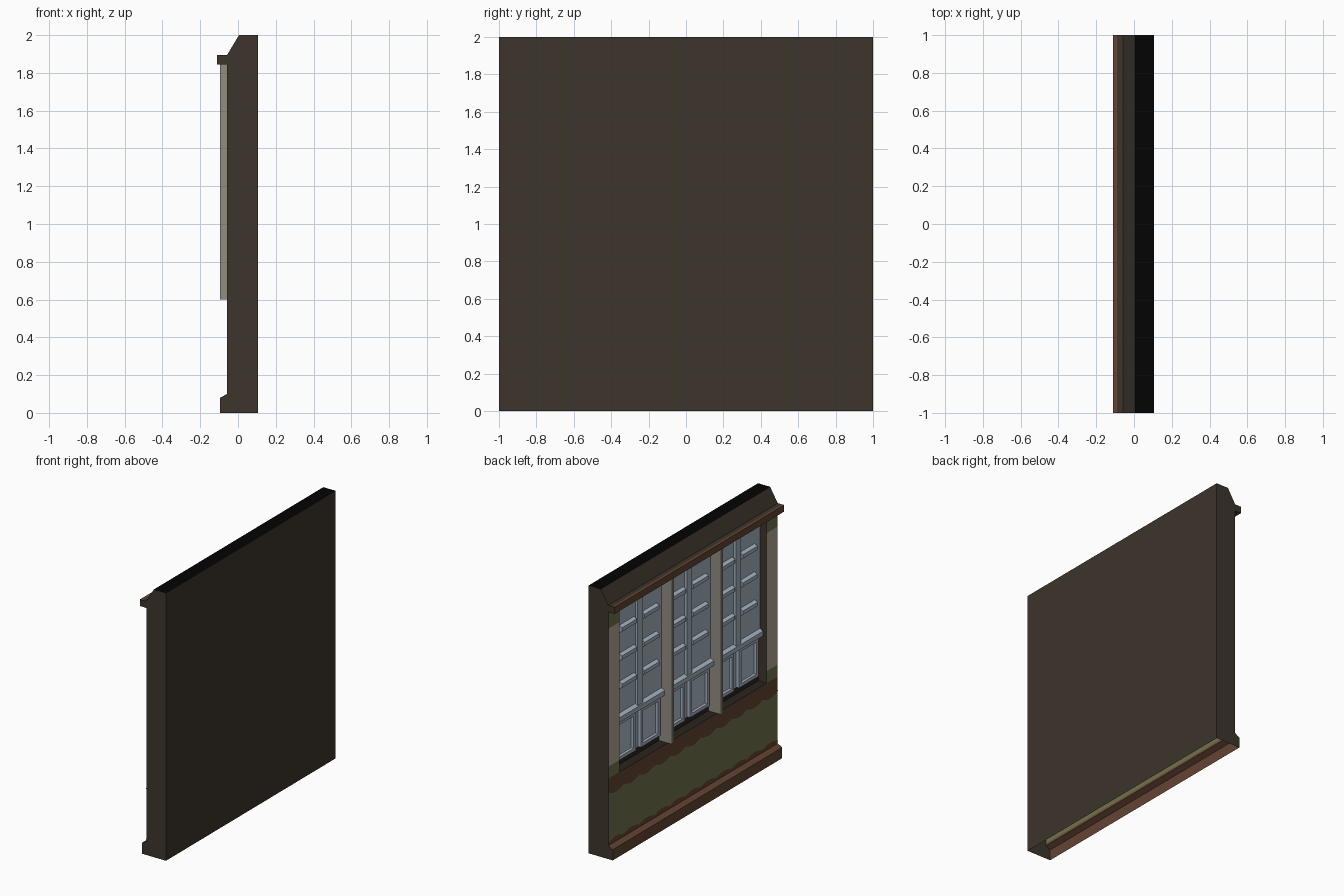
import bpy, bmesh, math
from mathutils import Vector

if "Cube" in bpy.data.objects:
    bpy.data.objects.remove(bpy.data.objects["Cube"])


def material(name, r, g, b):
    m = bpy.data.materials.new(name)
    m.diffuse_color = (r, g, b, 1)
    m.use_nodes = True
    m.node_tree.nodes["Principled BSDF"].inputs["Base Color"].default_value = m.diffuse_color
    return m


WALL = material("dark brown wall", 0.046, 0.035, 0.025)
SHADE = material("deep brown recess", 0.022, 0.017, 0.012)
TRIM = material("red brown trim", 0.125, 0.058, 0.033)
OLIVE = material("olive panel", 0.17, 0.17, 0.07)
BEIGE = material("grey beige fin", 0.29, 0.27, 0.23)
PLASTER = material("light plaster", 0.45, 0.39, 0.31)
BLUE = material("grey blue window", 0.38, 0.46, 0.54)
PANE = material("pale blue pane", 0.45, 0.53, 0.60)
BLACK = material("black top", 0.001, 0.001, 0.001)


def finish(name, bm, mats):
    me = bpy.data.meshes.new(name)
    bm.to_mesh(me)
    bm.free()
    for m in mats:
        me.materials.append(m)
    ob = bpy.data.objects.new(name, me)
    bpy.context.collection.objects.link(ob)
    return ob


def sheet(name, faces, mat):
    """Open surface; each face is (points, outward direction)."""
    bm = bmesh.new()
    for pts, n in faces:
        f = bm.faces.new([bm.verts.new(p) for p in pts])
        f.normal_update()
        if f.normal.dot(Vector(n)) < 0:
            f.normal_flip()
    return finish(name, bm, [mat])


def prism(name, poly, axis, a, b, mat, end_mat=None):
    """Closed solid: outline in xz pushed along y, or outline in yz pushed along x."""
    bm = bmesh.new()
    put = (lambda p, t: (p[0], t, p[1])) if axis == 'y' else (lambda p, t: (t, p[0], p[1]))
    lo = [bm.verts.new(put(p, a)) for p in poly]
    hi = [bm.verts.new(put(p, b)) for p in poly]
    ends = [bm.faces.new(lo), bm.faces.new(hi)]
    for i in range(len(poly)):
        j = (i + 1) % len(poly)
        bm.faces.new([lo[i], lo[j], hi[j], hi[i]])
    if end_mat:
        for f in ends:
            f.material_index = 1
    bmesh.ops.recalc_face_normals(bm, faces=bm.faces[:])
    return finish(name, bm, [mat, end_mat] if end_mat else [mat])


def box(name, x0, x1, y0, y1, z0, z1, mat):
    return prism(name, [(x0, z0), (x1, z0), (x1, z1), (x0, z1)], 'y', y0, y1, mat)


def strip(x0, z0, x1, z1, y0=-1, y1=1, n=(-1, 0, 0.3)):
    return ([(x0, y0, z0), (x0, y1, z0), (x1, y1, z1), (x1, y0, z1)], n)


XF, XR, XB = -0.058, 0.012, 0.105     # wall face, recess back, rear face
YW, Z0, Z1 = 0.87, 0.6, 1.85          # window recess limits

# wall shell, open underneath
ends = [(XB, 0), (-0.095, 0), (-0.095, 0.08), (XF, 0.1), (XF, 1.895), (0.005, 2), (XB, 2)]
shell = [strip(XB, 0, XB, 2, n=(1, 0, 0)), strip(XF, 1.895, 0.005, 2)]
for s in (-1, 1):
    shell.append(([(x, s, z) for x, z in ends], (0, s, 0)))
    # recess sides
    shell.append(([(XF, s * YW, Z0), (XR, s * YW, Z0), (XR, s * YW, Z1), (XF, s * YW, Z1)], (0, -s, 0)))
sheet("wall_shell", shell, WALL)
sheet("wall_top", [strip(0.005, 2, XB, 2, n=(0, 0, 1))], BLACK)
sheet("recess", [strip(XR, Z0, XR, 0.66, -YW, YW),
                 strip(XF, Z0, XR, Z0, -YW, YW, (0, 0, 1)),
                 strip(XF, Z1, XR, Z1, -YW, YW, (0, 0, -1))], SHADE)

# skirting, dado panel and rail
sheet("skirting", [strip(-0.095, 0, -0.095, 0.08), strip(-0.095, 0.08, XF, 0.1), strip(XF, 0.1, XF, 0.115)], TRIM)
sheet("dado_panel", [strip(XF, 0.115, XF, 0.5)], OLIVE)
sheet("dado_rail", [strip(XF, 0.5, XF, Z0)], TRIM)


# scalloped painted borders
def scallop(name, base, depth):
    n, k = 11, 5
    wave = [(-0.999 + 1.998 * i / (n * k), base, depth * (0.25 + 0.75 * abs(math.sin(math.pi * i / k))))
            for i in range(n * k + 1)]
    sheet(name, [([(XF - 0.001, y0, b), (XF - 0.001, y1, b), (XF - 0.001, y1, b + d1), (XF - 0.001, y0, b + d0)],
                  (-1, 0, 0)) for (y0, b, d0), (y1, _, d1) in zip(wave, wave[1:])], TRIM)


scallop("rail_scallops", 0.5, -0.03)
scallop("skirting_scallops", 0.115, 0.025)

# cornice: trim nosing with a wall coloured top behind it
prism("cornice", [(XF, 1.895), (-0.09, 1.895), (-0.09, 1.845), (XF, 1.845)], 'y', -1, 1, WALL)
prism("cornice_nosing", [(-0.11, 1.845), (-0.09, 1.845), (-0.09, 1.895), (-0.11, 1.895)], 'y', -1, 1, TRIM, WALL)

# end pilasters: plaster with olive caps
for s in (-1, 1):
    y0, y1 = sorted((s * YW, s * 1.0))
    sheet("pilaster_caps", [strip(XF, Z0, XF, 0.69, y0, y1), strip(XF, 1.72, XF, Z1, y0, y1)], OLIVE)
    sheet("pilaster_plaster", [strip(XF, 0.69, XF, 1.72, y0, y1)], PLASTER)

# fins between the bays
for y in (-0.29, 0.29):
    box("fin", -0.095, XR, y - 0.01, y + 0.01, Z0, Z1, BEIGE)

# windows, one per bay
for c in (-0.58, 0, 0.58):
    sheet("upper_window", [strip(-0.008, 0.95, -0.008, Z1, c - 0.28, c + 0.28)], BLUE)
    box("window_mullion", -0.028, -0.008, c - 0.03, c + 0.03, 0.98, Z1, BLUE)
    prism("window_sill", [(XR, 0.94), (-0.034, 0.95), (-0.034, 0.985), (-0.008, 1.0)],
          'y', c - 0.28, c + 0.28, BLUE)
    sheet("lower_window", [strip(XR, 0.65, XR, 0.95, c - 0.28, c + 0.28)], BLUE)
    for s in (-1, 1):
        # short bars of the upper panes
        y0, y1 = sorted((c + s * 0.045, c + s * 0.22))
        for z in (1.21, 1.42, 1.63):
            prism("window_bar", [(-0.008, z - 0.027), (-0.032, z - 0.014), (-0.032, z + 0.014), (-0.008, z + 0.027)],
                  'y', y0, y1, BLUE)
        # framed lower panes
        y0, y1 = sorted((c + s * 0.03, c + s * 0.26))
        sheet("lower_pane", [strip(XR - 0.003, 0.67, XR - 0.003, 0.92, y0 + 0.02, y1 - 0.02)], PANE)
        for ya, yb in ((y0, y0 + 0.025), (y1 - 0.025, y1)):
            box("pane_stile", -0.012, XR, ya, yb, 0.65, 0.94, BLUE)
        for z in (0.65, 0.915):
            box("pane_rail", -0.012, XR, y0 + 0.025, y1 - 0.025, z, z + 0.025, BLUE)
